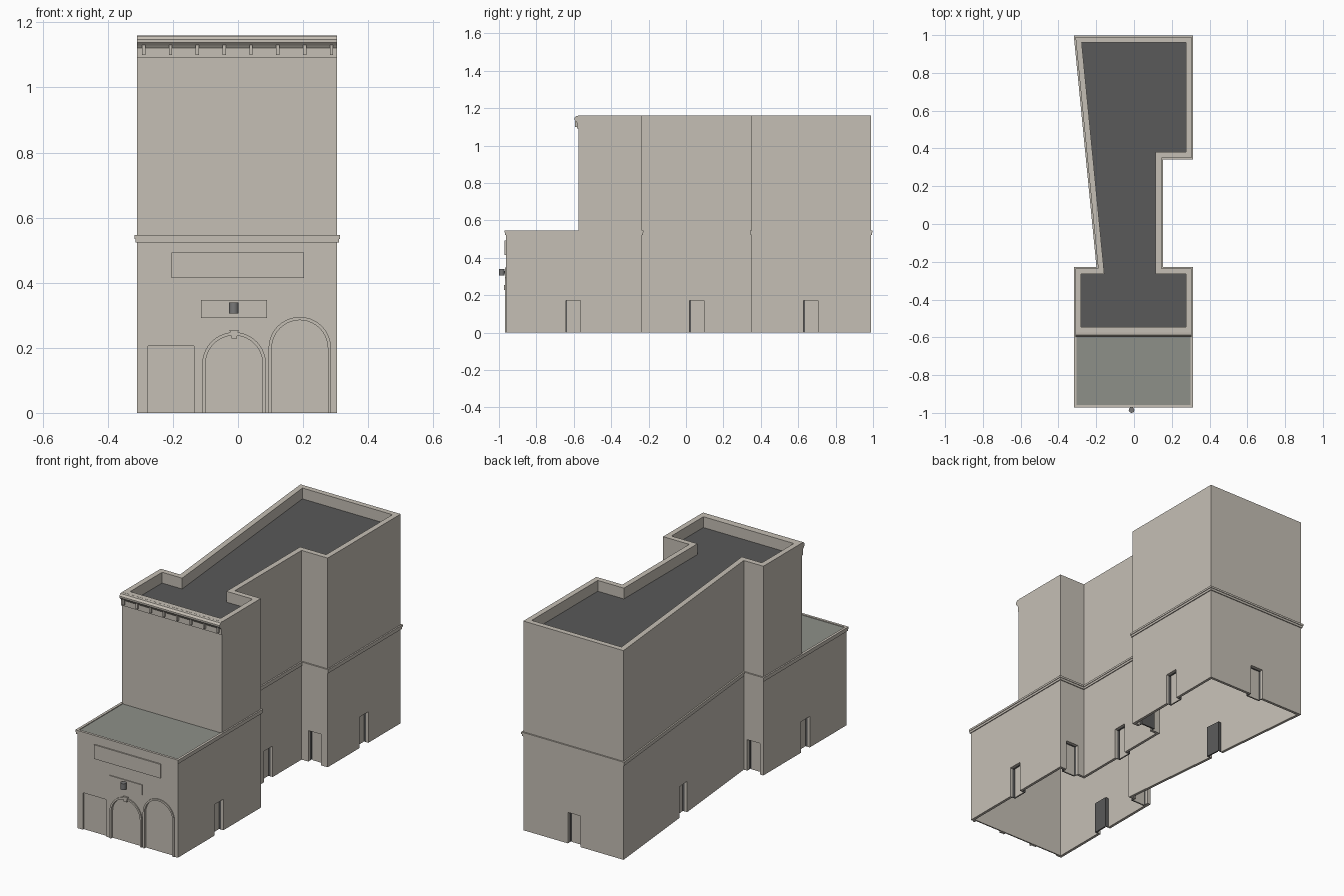
import bpy, bmesh, math
from mathutils import Vector, Matrix

cube = bpy.data.objects.get("Cube")
if cube:
    bpy.data.objects.remove(cube, do_unlink=True)


def material(name, r, g, b):
    m = bpy.data.materials.new(name)
    m.use_nodes = True
    m.diffuse_color = (r, g, b, 1)
    m.node_tree.nodes["Principled BSDF"].inputs["Base Color"].default_value = (r, g, b, 1)
    return m


STONE = material("beige_stone", 0.56, 0.52, 0.46)
ROOF = material("dark_roof", 0.1, 0.1, 0.1)
TERRACE = material("green_grey_terrace", 0.27, 0.28, 0.25)
METAL = material("grey_metal", 0.19, 0.19, 0.19)


def finish(bm, name, mat):
    bmesh.ops.recalc_face_normals(bm, faces=bm.faces)
    mesh = bpy.data.meshes.new(name)
    bm.to_mesh(mesh)
    bm.free()
    mesh.materials.append(mat)
    obj = bpy.data.objects.new(name, mesh)
    bpy.context.collection.objects.link(obj)
    return obj


def add_prism(bm, pts, a, b, place):
    """Close a profile between two levels; place maps (u, v, level) to a point."""
    lo = [bm.verts.new(place(u, v, a)) for u, v in pts]
    hi = [bm.verts.new(place(u, v, b)) for u, v in pts]
    bm.faces.new(lo)
    bm.faces.new(hi)
    for i in range(len(pts)):
        j = (i + 1) % len(pts)
        bm.faces.new((lo[i], lo[j], hi[j], hi[i]))


def along_z(u, v, w): return (u, v, w)
def along_y(u, v, w): return (u, w, v)
def along_x(u, v, w): return (w, u, v)


def prism(name, pts, a, b, mat, place=along_z):
    bm = bmesh.new()
    add_prism(bm, pts, a, b, place)
    return finish(bm, name, mat)


def rect(u0, v0, u1, v1):
    return [(u0, v0), (u1, v0), (u1, v1), (u0, v1)]


def offset(pts, d):
    """Mitred inward offset of a counter-clockwise outline."""
    out = []
    for i, p in enumerate(pts):
        p, q, r = Vector(pts[i - 1]), Vector(p), Vector(pts[(i + 1) % len(pts)])
        e, f = (q - p).normalized(), (r - q).normalized()
        n, m = Vector((-e.y, e.x)), Vector((-f.y, f.x))
        out.append(tuple(q + (n + m) * d / (1 + n.dot(m))))
    return out


def ring(name, outer, inner, z0, z1, mat):
    bm = bmesh.new()
    loops = [[bm.verts.new((x, y, z)) for x, y in pts]
             for pts, z in ((outer, z0), (outer, z1), (inner, z1), (inner, z0))]
    for k in range(4):
        a, b = loops[k], loops[(k + 1) % 4]
        for i in range(len(outer)):
            j = (i + 1) % len(outer)
            bm.faces.new((a[i], a[j], b[j], b[i]))
    return finish(bm, name, mat)


def arch(cx, r, top, base):
    """Arched outline from right foot over to left foot."""
    spring = top - r
    curve = [(cx + r * math.cos(t), spring + r * math.sin(t))
             for t in (math.pi * k / 20 for k in range(21))]
    return [(cx + r, base)] + curve + [(cx - r, base)]


# Footprints
FRONT, BACK, L, R, NECK = -0.963, 0.99, 0.305, -0.31, -0.235
TOWER = -0.575


def footprint(front):
    return [(R, front), (L, front), (L, NECK), (0.145, NECK), (0.145, 0.35), (L, 0.35),
            (L, BACK), (R, BACK), (-0.19, NECK), (R, NECK)]


lower, upper = footprint(FRONT), footprint(TOWER)

# Main walls
ground_walls = ring("ground_floor_walls", lower, offset(lower, 0.015), 0, 0.535, STONE)
ring("upper_walls", upper, offset(upper, 0.03), 0.535, 1.16, STONE)
prism("roof_deck", offset(upper, 0.028), 1.08, 1.1, ROOF)
prism("terrace_roof", rect(R + 0.004, FRONT + 0.004, L - 0.004, TOWER + 0.01), 0.525, 0.542, TERRACE)

# String course around the building
ring("lower_band", offset(lower, -0.005), offset(lower, 0.006), 0.523, 0.535, STONE)
ring("upper_band", offset(lower, -0.008), offset(lower, 0.006), 0.535, 0.546, STONE)

# Side and back doors: position and direction faced
slant = math.atan2(-0.12, -1.225)
doors = [(L, -0.603, 0), (0.145, 0.058, 0), (L, 0.667, 0),
         (R, -0.603, math.pi), (-0.25, 0.38, slant), (-0.007, BACK, math.pi / 2),
         (0.225, NECK, math.pi / 2), (-0.25, NECK, math.pi / 2), (0.225, 0.35, -math.pi / 2)]
W, H = 0.039, 0.172
cut = bmesh.new()
for i, (x, y, angle) in enumerate(doors):
    frame = Matrix.Translation((x, y, 0)) @ Matrix.Rotation(angle, 4, "Z")

    def local(u, v, w, frame=frame):
        return frame @ Vector((u, v, w))

    add_prism(cut, rect(-0.04, -W, 0.02, W), -0.02, H, local)
    prism(f"door_back_{i}", rect(-0.034, -W - 0.003, -0.03, W + 0.003), 0, H + 0.003, ROOF, local)
    prism(f"door_head_{i}", rect(-0.034, -W - 0.003, -0.015, W + 0.003), H, H + 0.003, ROOF, local)
    prism(f"door_leaf_{i}", rect(-0.03, -W + 0.007, -0.026, W), 0, H, STONE, local)
    for side in (-1, 1):
        prism(f"door_jamb_{i}_{side}", rect(-0.034, side * W, -0.015, side * (W + 0.003)),
              0, H, ROOF, local)

# Shallow front openings
arches = [(-0.012, 0.088, 0.238), (0.19, 0.086, 0.285)]
for cx, r, top in arches:
    add_prism(cut, arch(cx, r, top, -0.02), FRONT - 0.02, FRONT + 0.008, along_y)
add_prism(cut, rect(-0.277, -0.02, -0.135, 0.205), FRONT - 0.02, FRONT + 0.008, along_y)
cutter = finish(cut, "opening_cutter", STONE)
cutter.hide_render = True
mod = ground_walls.modifiers.new("openings", "BOOLEAN")
mod.operation, mod.solver, mod.object = "DIFFERENCE", "EXACT", cutter
graph = bpy.context.evaluated_depsgraph_get()
carved = bpy.data.meshes.new_from_object(ground_walls.evaluated_get(graph))
ground_walls.modifiers.clear()
ground_walls.data = carved
bpy.data.objects.remove(cutter, do_unlink=True)

# Arch surrounds and keystone
for i, (cx, r, top) in enumerate(arches):
    surround = arch(cx, r + 0.01, top + 0.01, 0) + arch(cx, r, top, 0)[::-1]
    prism(f"arch_surround_{i}", surround, FRONT - 0.006, FRONT + 0.002, STONE, along_y)
prism("keystone", [(-0.02, 0.228), (-0.004, 0.228), (0.002, 0.255), (-0.026, 0.255)],
      FRONT - 0.009, FRONT + 0.002, STONE, along_y)

# Blank panels and lamp on the front
prism("long_panel", rect(-0.205, 0.415, 0.203, 0.493), FRONT - 0.007, FRONT + 0.002, STONE, along_y)
prism("small_panel", rect(-0.113, 0.291, 0.089, 0.347), FRONT - 0.005, FRONT + 0.002, STONE, along_y)
circle = [(-0.013 + 0.015 * math.cos(t), -0.985 + 0.015 * math.sin(t))
          for t in (math.tau * k / 16 for k in range(16))]
lamp = prism("wall_lamp", circle, 0.305, 0.34, METAL)
prism("lamp_bracket", rect(-0.018, -0.98, -0.008, FRONT), 0.315, 0.33, METAL)

# Top cornice with brackets
profile = [(-0.57, 1.16), (-0.588, 1.158), (-0.597, 1.147), (-0.597, 1.138), (-0.588, 1.129),
           (-0.582, 1.121), (-0.582, 1.09), (-0.57, 1.09)]
prism("front_cornice", profile, R, L, STONE, along_x)
for i in range(8):
    x = -0.29 + i * 0.0825
    prism(f"cornice_bracket_{i}", rect(x - 0.005, -0.593, x + 0.005, -0.578), 1.1, 1.131, STONE)

bpy.ops.object.select_all(action="DESELECT")
lamp.select_set(True)
bpy.context.view_layer.objects.active = lamp
bpy.ops.object.shade_smooth_by_angle()
